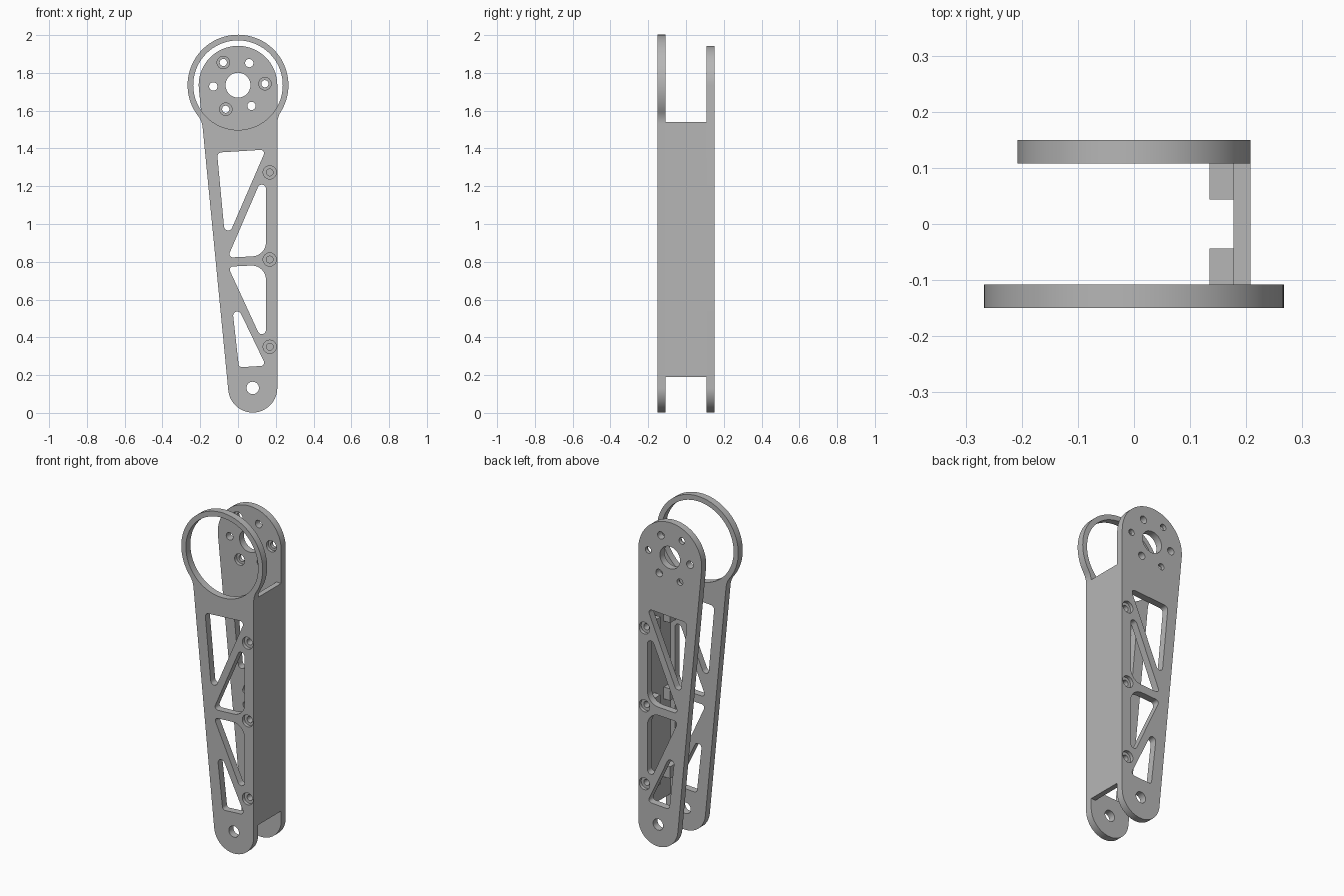
import bpy, bmesh
from math import sin, cos, pi, radians, sqrt, acos, atan2, tan
from mathutils import Vector

default = bpy.data.objects.get("Cube")
if default:
    bpy.data.objects.remove(default, do_unlink=True)

grey = bpy.data.materials.new("machined grey")
grey.use_nodes = True
grey.diffuse_color = (0.47, 0.47, 0.47, 1)
grey.node_tree.nodes["Principled BSDF"].inputs["Base Color"].default_value = grey.diffuse_color

# Main dimensions, outlines are in the x-z plane
HUB, HUB_R = Vector((0, 1.735)), 0.208
FOOT, FOOT_R = Vector((0.078, 0.132)), 0.13
RING_R, BORE_R, FILLET = 0.267, 0.237, 0.12
OUT, IN = 0.15, 0.108
SCREW_X, SCREW_Z = 0.168, (0.35, 0.812, 1.273)


def polar(c, r, a):
    return Vector((c[0] + r * cos(a), c[1] + r * sin(a)))


def arc(c, r, a0, a1, n=24):
    return [polar(c, r, a0 + (a1 - a0) * i / n) for i in range(n + 1)]


def circle(c, r, n=32):
    return arc(c, r, 0, 2 * pi, n)[:-1]


def rounded(corners, radii):
    """Polygon with each corner replaced by a tangent arc."""
    pts = [Vector(p) for p in corners]
    out = []
    for i, p in enumerate(pts):
        u = (pts[i - 1] - p).normalized()
        v = (pts[(i + 1) % len(pts)] - p).normalized()
        half = acos(u.dot(v)) / 2
        c = p + (u + v).normalized() * radii[i] / sin(half)
        reach = radii[i] / tan(half)
        s, e = p + u * reach - c, p + v * reach - c
        a0 = atan2(s.y, s.x)
        turn = (atan2(e.y, e.x) - a0 + pi) % (2 * pi) - pi
        out += arc(c, radii[i], a0, a0 + turn, 8)
    return out


def box(x0, x1, z0, z1):
    return [(x0, z0), (x1, z0), (x1, z1), (x0, z1)]


def prisms(name, parts):
    """One object holding every (outline, y0, y1) as a solid."""
    bm = bmesh.new()
    for pts, y0, y1 in parts:
        a = [bm.verts.new((p[0], y0, p[1])) for p in pts]
        b = [bm.verts.new((p[0], y1, p[1])) for p in pts]
        bm.faces.new(a)
        bm.faces.new(b[::-1])
        for i in range(len(a)):
            j = (i + 1) % len(a)
            bm.faces.new((a[j], a[i], b[i], b[j]))
    bmesh.ops.recalc_face_normals(bm, faces=bm.faces)
    mesh = bpy.data.meshes.new(name)
    bm.to_mesh(mesh)
    bm.free()
    mesh.materials.append(grey)
    obj = bpy.data.objects.new(name, mesh)
    bpy.context.collection.objects.link(obj)
    return obj


def activate(obj):
    bpy.ops.object.select_all(action='DESELECT')
    obj.select_set(True)
    bpy.context.view_layer.objects.active = obj


def combine(obj, parts, operation='DIFFERENCE'):
    tool = prisms("cutter", parts)
    tool.hide_render = True
    mod = obj.modifiers.new("combine", 'BOOLEAN')
    mod.operation, mod.solver, mod.object = operation, 'EXACT', tool
    activate(obj)
    bpy.ops.object.modifier_apply(modifier=mod.name)
    bpy.data.objects.remove(tool, do_unlink=True)


def finish(obj):
    activate(obj)
    bpy.ops.object.shade_smooth_by_angle(angle=radians(30))


# Truss windows shared by both plates
R = 0.022
windows = [
    rounded([(-0.111, 1.378), (0.148, 1.394), (-0.066, 0.90)], [R, R * 0.8, R]),
    rounded([(0.148, 1.293), (-0.055, 0.822), (0.148, 0.832)], [R, R * 0.8, 0.075]),
    rounded([(-0.053, 0.774), (0.148, 0.784), (0.148, 0.339)], [R * 0.8, 0.075, R]),
    rounded([(-0.04, 0.641), (0.005, 0.241), (0.148, 0.25)], [R, R * 0.8, R * 0.8]),
]
screws = [(SCREW_X, z) for z in SCREW_Z]
shared = windows + [circle(FOOT, 0.033)] + [circle(s, 0.018) for s in screws]

# Tangent angle of the sloping edge
axis = HUB - FOOT
slope = atan2(axis.y, axis.x) + acos((FOOT_R - HUB_R) / axis.length)
foot_arc = arc(FOOT, FOOT_R, slope, 2 * pi, 32)

# Front plate: open ring blended into the tapered arm
reach = RING_R + FILLET
dip = acos((HUB_R + FILLET) / reach)
front_outline = (arc(polar(HUB, reach, -dip), FILLET, pi, pi - dip, 8)
                 + arc(HUB, RING_R, -dip, slope + dip, 72)[1:-1]
                 + arc(polar(HUB, reach, slope + dip), FILLET, slope + dip - pi, slope - pi, 8)
                 + foot_arc)
front = prisms("front_plate", [(front_outline, -OUT, -IN)])
combine(front, [(h, -0.2, -0.05) for h in shared + [circle(HUB, BORE_R, 72)]])
combine(front, [(circle(s, 0.035), -0.2, -0.13) for s in screws])
finish(front)

# Back plate: round hub with centre bore and bolt circle
bolts = [polar(HUB, 0.143, radians(a)) for a in (3, 123, 243)]
pins = [polar(HUB, 0.131, radians(a)) for a in (63, 183, 303)]
back = prisms("back_plate", [(arc(HUB, HUB_R, 0, slope, 48) + foot_arc, IN, OUT)])
hub_holes = ([circle(HUB, 0.066)] + [circle(p, 0.019) for p in bolts]
             + [circle(p, 0.022) for p in pins])
combine(back, [(h, 0.05, 0.2) for h in shared + hub_holes])
combine(back, [(circle(s, 0.035), 0.13, 0.2) for s in screws]
        + [(circle(p, 0.033), 0.05, 0.128) for p in bolts])
finish(back)

# Side wall with threaded bosses behind each screw
wall = prisms("side_wall", [(box(0.177, HUB_R, 0.19, 1.54), -IN, IN)])
bosses, threads = [], []
for side in (-1, 1):
    for x, z in screws:
        bosses.append((box(0.135, 0.195, z - 0.035, z + 0.035), side * 0.044, side * IN))
        threads.append((circle((x, z), 0.018), side * 0.06, side * 0.2))
combine(wall, bosses, 'UNION')
combine(wall, threads)
finish(wall)
